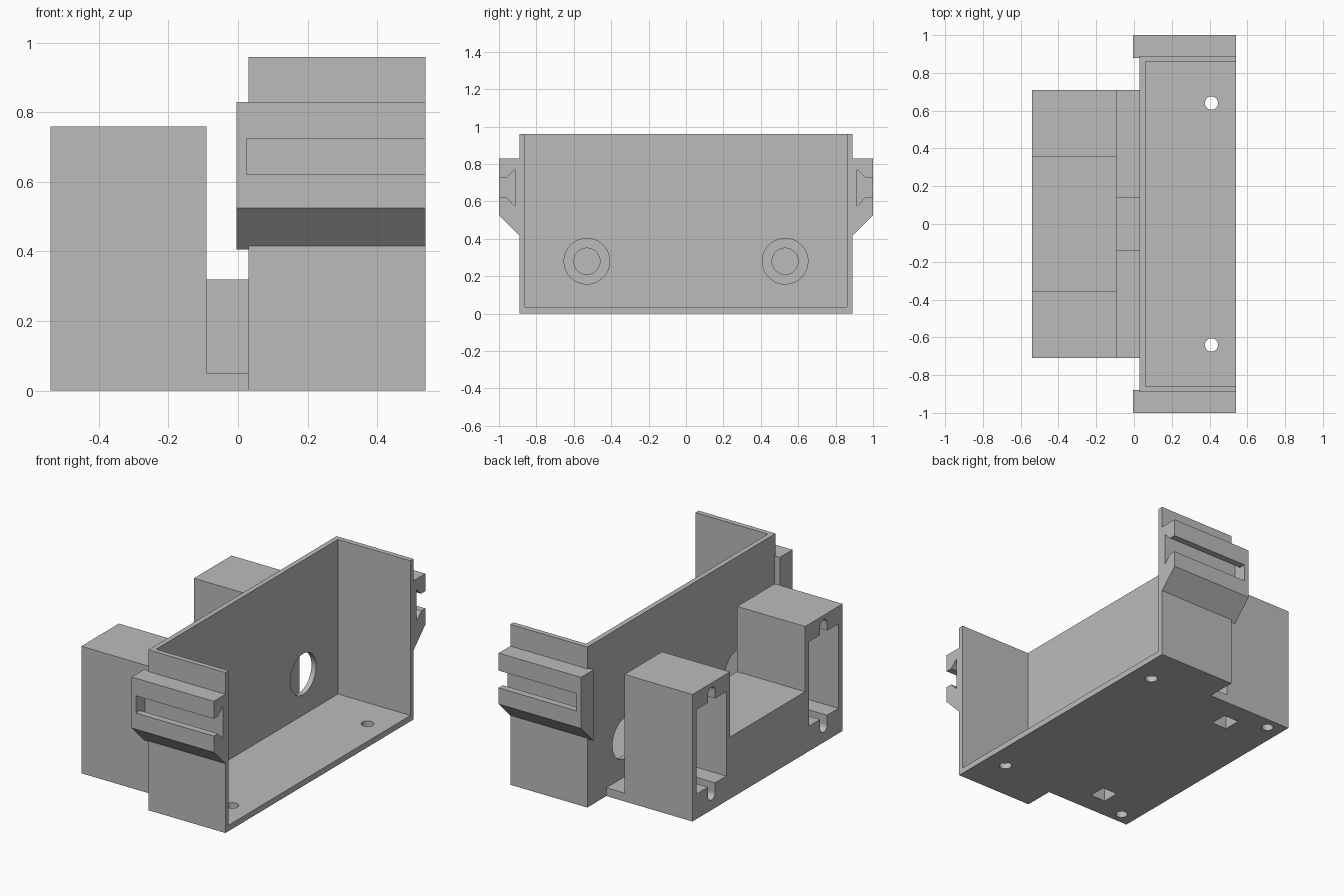
import bpy, bmesh, math
from mathutils import Matrix, Vector

cube = bpy.data.objects.get("Cube")
if cube:
    bpy.data.objects.remove(cube, do_unlink=True)

grey = bpy.data.materials.new("light grey plastic")
grey.use_nodes = True
grey.diffuse_color = (0.5, 0.5, 0.5, 1)
grey.node_tree.nodes["Principled BSDF"].inputs["Base Color"].default_value = (0.5, 0.5, 0.5, 1)


def finish(name, bm):
    bmesh.ops.recalc_face_normals(bm, faces=bm.faces)
    mesh = bpy.data.meshes.new(name)
    bm.to_mesh(mesh)
    bm.free()
    mesh.materials.append(grey)
    obj = bpy.data.objects.new(name, mesh)
    bpy.context.collection.objects.link(obj)
    return obj


def box(name, x, y, z):
    """Box from a (low, high) range on each axis."""
    bm = bmesh.new()
    size = [r[1] - r[0] for r in (x, y, z)]
    mid = [(r[0] + r[1]) / 2 for r in (x, y, z)]
    bmesh.ops.create_cube(bm, matrix=Matrix.Translation(mid) @ Matrix.Diagonal((*size, 1)))
    return finish(name, bm)


def rod(name, centre, radius, length, axis="Z"):
    bm = bmesh.new()
    turn = Matrix.Rotation(math.pi / 2, 4, "Y") if axis == "X" else Matrix()
    bmesh.ops.create_cone(bm, cap_ends=True, segments=40, radius1=radius, radius2=radius,
                          depth=length, matrix=Matrix.Translation(centre) @ turn)
    return finish(name, bm)


def extrude_x(name, profile, x0, x1):
    """Push a (y, z) outline along x."""
    bm = bmesh.new()
    face = bm.faces.new([bm.verts.new((x0, y, z)) for y, z in profile])
    out = bmesh.ops.extrude_face_region(bm, geom=[face])
    verts = [v for v in out["geom"] if isinstance(v, bmesh.types.BMVert)]
    bmesh.ops.translate(bm, verts=verts, vec=Vector((x1 - x0, 0, 0)))
    return finish(name, bm)


def cut(target, *cutters):
    """Subtract every cutter, then discard it."""
    for c in cutters:
        mod = target.modifiers.new("cut", "BOOLEAN")
        mod.operation, mod.solver, mod.object = "DIFFERENCE", "EXACT", c
    deps = bpy.context.evaluated_depsgraph_get()
    mesh = bpy.data.meshes.new_from_object(target.evaluated_get(deps))
    target.modifiers.clear()
    target.data = mesh
    for c in cutters:
        bpy.data.objects.remove(c, do_unlink=True)


def span(side, a, b):
    return tuple(sorted((side * a, side * b)))


# Open tray: back wall, floor and two end walls
tray = box("tray", (0.03, 0.54), (-0.89, 0.89), (0, 0.96))
cut(tray, box("inside", (0.06, 0.7), (-0.86, 0.86), (0.035, 1.1)))
for s in (-1, 1):
    cut(tray, rod("screw_hole", (0.41, s * 0.64, 0), 0.035, 0.2),
        rod("shaft_opening", (0.04, s * 0.53, 0.28), 0.122, 0.1, "X"))

# Links between the tray and the motor housings
box("link_floor", (-0.09, 0.03), (-0.71, 0.71), (0, 0.05))
box("link_web", (-0.09, 0.03), (-0.14, 0.14), (0.05, 0.32))
box("middle_block", (-0.54, -0.09), (-0.355, 0.355), (0, 0.37))

for s, label in ((-1, "front"), (1, "back")):
    # Motor housing with a pocket open to the outside
    housing = box(label + "_housing", (-0.54, -0.09), span(s, 0.355, 0.71), (0, 0.76))
    cut(housing, box("pocket", (-0.7, -0.125), span(s, 0.39, 0.67), (0.15, 0.655)))
    cut(housing,
        box("slot", (-0.7, -0.3), span(s, 0.497, 0.563), (0.093, 0.702)),
        rod("low_slot_end", (-0.5, s * 0.53, 0.093), 0.033, 0.4, "X"),
        rod("high_slot_end", (-0.5, s * 0.53, 0.702), 0.033, 0.4, "X"))
    cut(housing,
        box("nut_hole", (-0.275, -0.175), span(s, 0.48, 0.585), (-0.1, 0.2)),
        rod("base_screw_hole", (-0.445, s * 0.64, 0), 0.033, 0.2),
        rod("shaft_recess", (-0.09, s * 0.53, 0.28), 0.07, 0.03, "X"))

    # Rail bracket on the end wall, with a dovetail slot
    rail = [(0.88, 0.83), (1, 0.83), (1, 0.525), (0.88, 0.405)]
    bracket = extrude_x(label + "_bracket", [(s * y, z) for y, z in rail], -0.005, 0.54)
    groove = [(1.1, 0.725), (0.96, 0.725), (0.915, 0.77),
              (0.915, 0.575), (0.96, 0.622), (1.1, 0.622)]
    cut(bracket, extrude_x("groove", [(s * y, z) for y, z in groove], 0.025, 0.7))

# Smooth round holes, crisp edges
for obj in bpy.context.collection.objects:
    obj.select_set(obj.type == "MESH" and grey.name in obj.data.materials)
    if obj.select_get():
        bpy.context.view_layer.objects.active = obj
bpy.ops.object.shade_smooth_by_angle(angle=math.radians(30))
